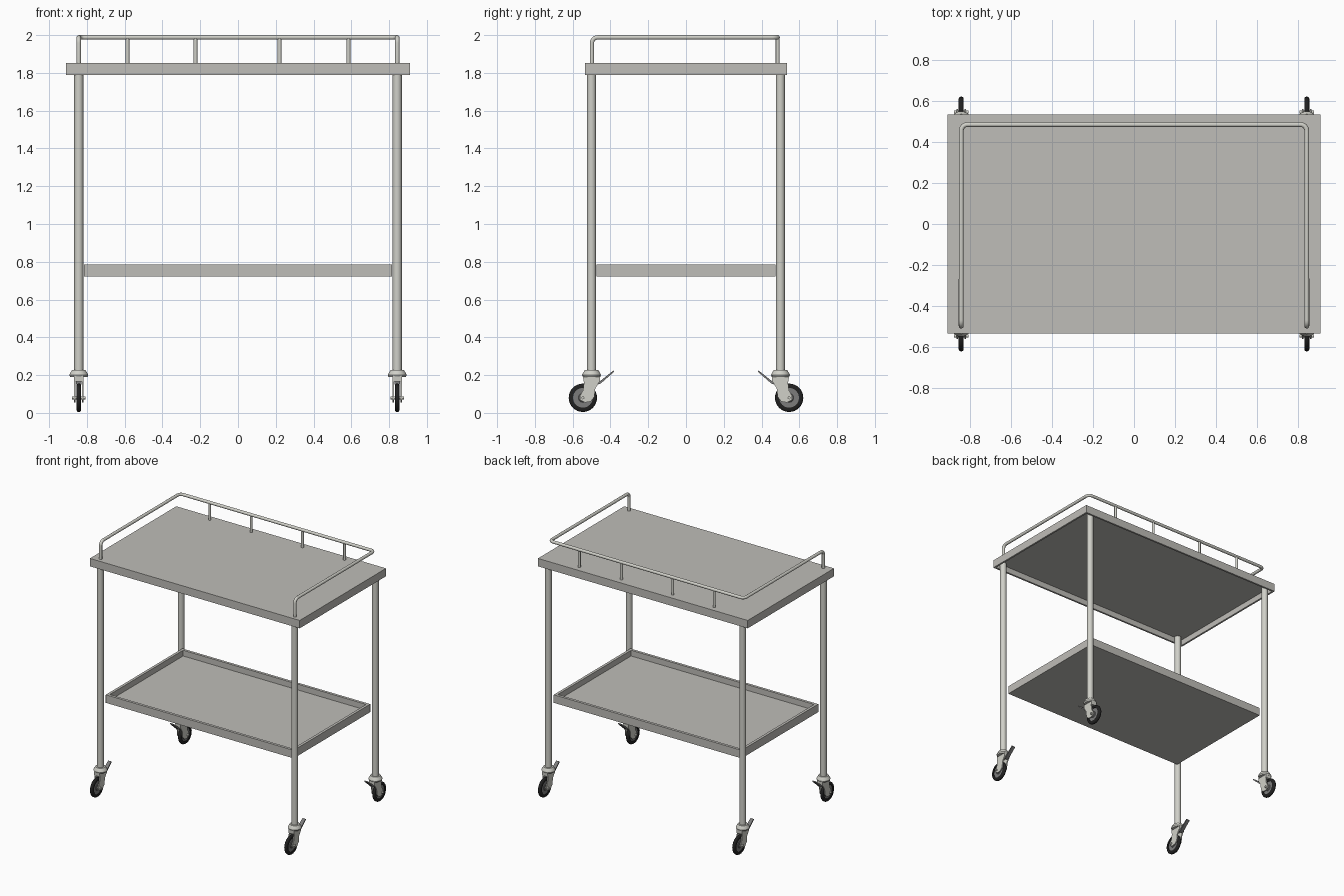
import bpy, bmesh
from math import sin, cos, pi, radians
from mathutils import Vector, Matrix

if "Cube" in bpy.data.objects:
    bpy.data.objects.remove(bpy.data.objects["Cube"])


def material(name, rgb):
    m = bpy.data.materials.new(name)
    m.use_nodes = True
    m.diffuse_color = (*rgb, 1)
    m.node_tree.nodes["Principled BSDF"].inputs["Base Color"].default_value = (*rgb, 1)
    return m


tray_grey = material("tray grey", (0.52, 0.51, 0.48))
tube_grey = material("tube light grey", (0.63, 0.63, 0.58))
rubber = material("black rubber", (0.015, 0.015, 0.015))
hub_grey = material("hub dark grey", (0.2, 0.2, 0.2))


def finish(name, bm, mat, smooth=True):
    bmesh.ops.recalc_face_normals(bm, faces=bm.faces)
    mesh = bpy.data.meshes.new(name)
    bm.to_mesh(mesh)
    bm.free()
    mesh.materials.append(mat)
    ob = bpy.data.objects.new(name, mesh)
    bpy.context.collection.objects.link(ob)
    if smooth:
        bpy.ops.object.select_all(action='DESELECT')
        ob.select_set(True)
        bpy.context.view_layer.objects.active = ob
        bpy.ops.object.shade_smooth_by_angle(angle=radians(35))
    return ob


def tray(name, half_x, half_y, z0, z1, open_dir, rim, depth):
    """Box hollowed from the side facing open_dir (+1 up, -1 down)."""
    bm = bmesh.new()
    bmesh.ops.create_cube(bm, size=1)
    bmesh.ops.scale(bm, vec=(2 * half_x, 2 * half_y, z1 - z0), verts=bm.verts)
    bmesh.ops.translate(bm, vec=(0, 0, (z0 + z1) / 2), verts=bm.verts)
    bm.normal_update()
    face = next(f for f in bm.faces if f.normal.z * open_dir > 0.9)
    bmesh.ops.inset_region(bm, faces=[face], thickness=rim)
    inner = bmesh.ops.extrude_discrete_faces(bm, faces=[face])["faces"][0]
    bmesh.ops.translate(bm, vec=(0, 0, -open_dir * depth), verts=inner.verts)
    return finish(name, bm, tray_grey, False)


def lathe(name, profile, origin, mat, axis='Z', steps=24):
    """Spin (radius, height) points about an axis."""
    bm = bmesh.new()
    verts = [bm.verts.new((r, 0, h)) for r, h in profile]
    edges = [bm.edges.new(p) for p in zip(verts, verts[1:])]
    bmesh.ops.spin(bm, geom=verts + edges, cent=(0, 0, 0), axis=(0, 0, 1),
                   angle=2 * pi, steps=steps)
    bmesh.ops.remove_doubles(bm, verts=bm.verts, dist=1e-5)
    if axis == 'X':
        bm.transform(Matrix.Rotation(pi / 2, 4, 'Y'))
    bm.transform(Matrix.Translation(origin))
    return finish(name, bm, mat)


def rod(name, r, length, origin, mat, axis='Z', steps=16):
    return lathe(name, [(0, 0), (r, 0), (r, length), (0, length)],
                 origin, mat, axis, steps)


def plate(name, outline, x0, x1, mat):
    """Extrude a (y, z) outline between two x values."""
    bm = bmesh.new()
    face = bm.faces.new([bm.verts.new((x0, y, z)) for y, z in outline])
    new = bmesh.ops.extrude_face_region(bm, geom=[face])["geom"]
    bmesh.ops.translate(bm, vec=(x1 - x0, 0, 0),
                        verts=[v for v in new if isinstance(v, bmesh.types.BMVert)])
    return finish(name, bm, mat)


def bend(a, corner, b, r, n=6):
    """Rounded corner between the directions towards a and b."""
    a, c, b = Vector(a), Vector(corner), Vector(b)
    u, v = (a - c).normalized() * r, (b - c).normalized() * r
    mid = c + u + v
    return [mid - v * cos(t) - u * sin(t) for t in (i * pi / 2 / n for i in range(n + 1))]


# Trays
tray("top_tray", 0.91, 0.535, 1.79, 1.852, -1, 0.02, 0.045)
tray("lower_tray", 0.815, 0.475, 0.722, 0.785, 1, 0.03, 0.045)

# Guard rail along both ends and the back
X, F, B, T = 0.843, -0.498, 0.485, 1.988
ends = [(-X, F, 1.85), (-X, F, T), (-X, B, T), (X, B, T), (X, F, T), (X, F, 1.85)]
path = [Vector(ends[0])]
for i in range(1, 5):
    path += bend(ends[i - 1], ends[i], ends[i + 1], 0.03)
path.append(Vector(ends[-1]))
curve = bpy.data.curves.new("guard_rail", 'CURVE')
curve.dimensions = '3D'
curve.bevel_depth = 0.012
curve.bevel_resolution = 3
curve.use_fill_caps = True
spline = curve.splines.new('POLY')
spline.points.add(len(path) - 1)
for p, co in zip(spline.points, path):
    p.co = (*co, 1)
curve.materials.append(tube_grey)
rail = bpy.data.objects.new("guard_rail", curve)
bpy.context.collection.objects.link(rail)
bpy.ops.object.select_all(action='DESELECT')
rail.select_set(True)
bpy.context.view_layer.objects.active = rail
bpy.ops.object.convert(target='MESH')
bpy.ops.object.shade_smooth_by_angle(angle=radians(40))

for i, x in enumerate((-0.585, -0.225, 0.22, 0.585)):
    rod(f"rail_post_{i + 1}", 0.01, T - 1.85, (x, B, 1.85), tube_grey, steps=12)

# Legs and casters
fork = [(0.455, 0.2), (0.455, 0.17), (0.48, 0.13), (0.485, 0.085), (0.505, 0.06),
        (0.535, 0.055), (0.56, 0.068), (0.562, 0.09), (0.545, 0.12), (0.54, 0.16), (0.545, 0.2)]
pedal = [(0.47, 0.15), (0.452, 0.155), (0.38, 0.218), (0.385, 0.224), (0.455, 0.168), (0.47, 0.165)]
cap = [(0, 0.19), (0.046, 0.19), (0.05, 0.2), (0.047, 0.208), (0.036, 0.226), (0, 0.226)]
tyre = [(0.052, -0.012), (0.066, -0.012), (0.072, -0.009), (0.075, -0.004),
        (0.075, 0.004), (0.072, 0.009), (0.066, 0.012), (0.052, 0.012), (0.052, -0.012)]
hub = [(0, -0.009), (0.02, -0.009), (0.024, -0.006), (0.053, -0.006),
       (0.053, 0.006), (0.024, 0.006), (0.02, 0.009), (0, 0.009)]
for side, sx in (("left", 1), ("right", -1)):
    for end, sy in (("front", -1), ("back", 1)):
        tag = f"{end}_{side}"
        x, y = 0.843 * sx, 0.5 * sy
        axle = (x, 0.546 * sy, 0.08)
        rod(f"{tag}_leg", 0.024, 1.61, (x, y, 0.22), tube_grey)
        lathe(f"{tag}_caster_cap", cap, (x, y, 0), tube_grey)
        lathe(f"{tag}_tyre", tyre, axle, rubber, 'X', 32)
        lathe(f"{tag}_hub", hub, axle, hub_grey, 'X')
        rod(f"{tag}_axle", 0.008, 0.07, (x - 0.035, 0.546 * sy, 0.08), tube_grey, 'X', 12)
        flip = [(v * sy, z) for v, z in fork]
        for name, s in (("inner", -sx), ("outer", sx)):
            plate(f"{tag}_fork_{name}", flip, x + s * 0.016, x + s * 0.024, tube_grey)
        plate(f"{tag}_fork_crown", [(v * sy, z) for v, z in
              ((0.455, 0.165), (0.455, 0.2), (0.545, 0.2), (0.543, 0.165))],
              x - 0.024, x + 0.024, tube_grey)
        plate(f"{tag}_brake_pedal", [(v * sy, z) for v, z in pedal],
              x - 0.014, x + 0.014, hub_grey)
